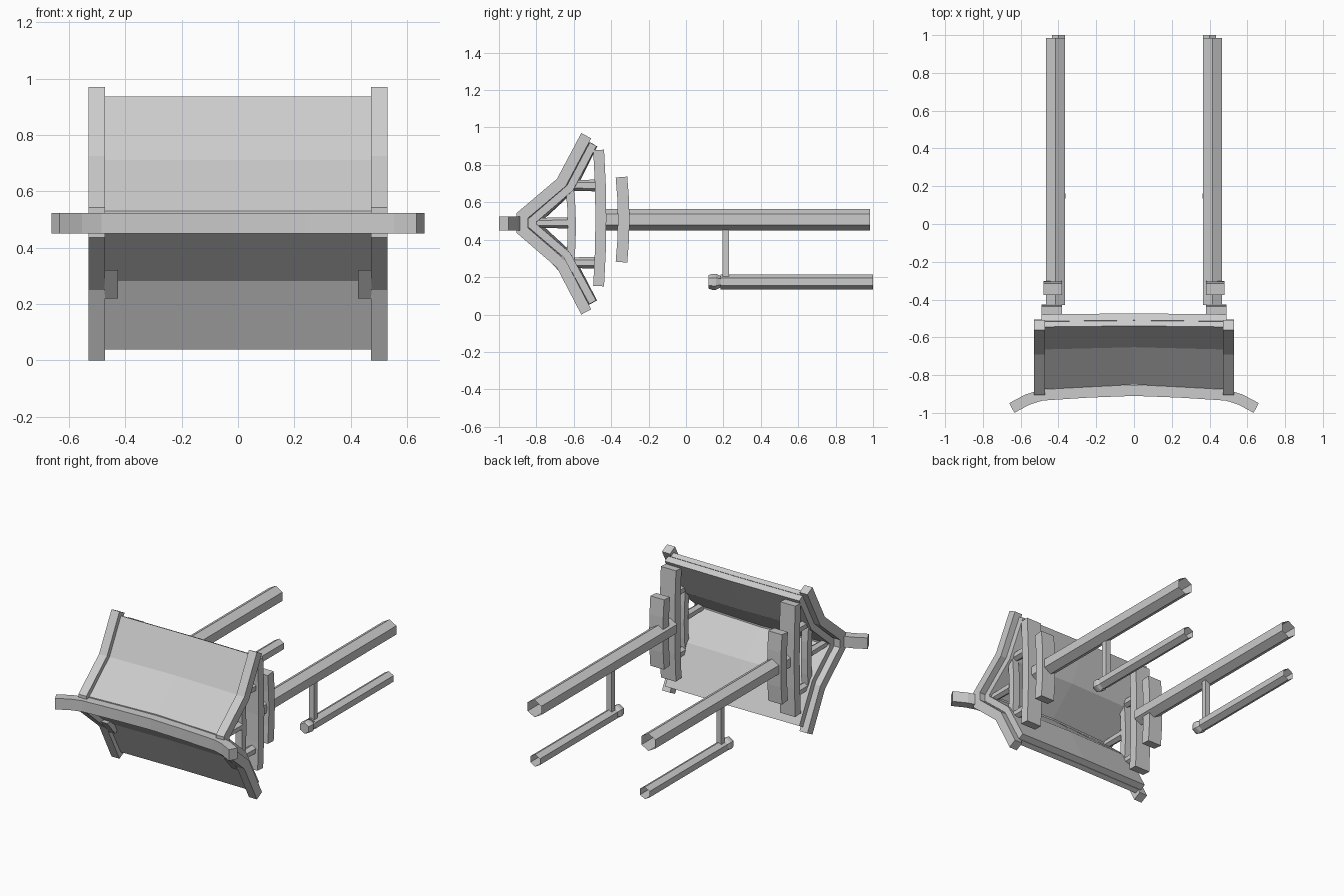
import bpy, bmesh, math
from mathutils import Vector

if "Cube" in bpy.data.objects:
    bpy.data.objects.remove(bpy.data.objects["Cube"])


def loft(name, rings, caps=True, mirror=False):
    """Skin a list of closed cross-sections; optionally mirror across x = 0."""
    bm = bmesh.new()
    vs = [[bm.verts.new(p) for p in r] for r in rings]
    n = len(rings[0])
    for a, b in zip(vs, vs[1:]):
        for i in range(n):
            j = (i + 1) % n
            bm.faces.new((a[i], a[j], b[j], b[i]))
    if caps:
        bm.faces.new(vs[0])
        bm.faces.new(vs[-1][::-1])
    bmesh.ops.recalc_face_normals(bm, faces=bm.faces)
    me = bpy.data.meshes.new(name)
    bm.to_mesh(me)
    bm.free()
    ob = bpy.data.objects.new(name, me)
    bpy.context.collection.objects.link(ob)
    if mirror:
        ob.modifiers.new("mirror", 'MIRROR')
    return ob


def offset(path, d):
    """Mitred sideways offset of an open 2D path."""
    out = []
    for i, p in enumerate(path):
        p = Vector(p)
        ns = []
        for a, b in ((i - 1, i), (i, i + 1)):
            if a >= 0 and b < len(path):
                t = (Vector(path[b]) - Vector(path[a])).normalized()
                ns.append(Vector((-t.y, t.x)))
        m = sum(ns, Vector((0, 0))).normalized()
        out.append(p + m * (d / m.dot(ns[0])))
    return out


def yz_strip(name, path, d0, d1, x0, x1, mirror=False):
    """Strip following a y-z path, between two offsets and two x positions."""
    rings = [[(x0, a.x, a.y), (x1, a.x, a.y), (x1, b.x, b.y), (x0, b.x, b.y)]
             for a, b in zip(offset(path, d0), offset(path, d1))]
    return loft(name, rings, mirror=mirror)


def hex_tube(name, x, z, stations, caps=False):
    """Hexagonal tube along y with a ridge on top; stations are (y, radius)."""
    rings = [[(x + r * math.sin(k * math.pi / 3), y, z + r * math.cos(k * math.pi / 3))
              for k in range(6)] for y, r in stations]
    return loft(name, rings, caps, mirror=True)


# Bent side frames
frame = [(-0.56, 0.97), (-0.69, 0.725), (-0.905, 0.543),
         (-0.905, 0.436), (-0.69, 0.25), (-0.56, 0.0)]
yz_strip("side_frame", frame, 0, 0.06, 0.472, 0.53, mirror=True)

# Front panel and its backing, bowed slightly inward at the middle
panel = [(-0.571, 0.95), (-0.688, 0.73)] + frame[2:4] + [(-0.702, 0.262), (-0.573, 0.025)]
bow = [0.005, 0.012, 0.025, 0.025, 0.012, 0.005]
for name, d0, d1, w in (("front_panel", 0.03, 0.062, 0.475),
                        ("panel_backing", 0.064, 0.105, 0.49)):
    rings = []
    for a, b, s in zip(offset(panel, d0), offset(panel, d1), bow):
        rings.append([(-w, a.x, a.y), (0, a.x + s, a.y), (w, a.x, a.y),
                      (w, b.x, b.y), (0, b.x + s, b.y), (-w, b.x, b.y)])
    loft(name, rings)

# Curved bumper bar
half = [(0, -0.881), (0.24, -0.89), (0.49, -0.906), (0.565, -0.93), (0.647, -0.974)]
bar = [(-x, y) for x, y in half[:0:-1]] + half
loft("bumper_bar", [[(a.x, a.y, 0.45), (b.x, b.y, 0.45), (b.x, b.y, 0.523), (a.x, a.y, 0.523)]
                    for a, b in zip(offset(bar, 0.029), offset(bar, -0.029))])

# Upright posts, bowed slightly toward the back
for name, y, z0, z1, x0, x1, t in (("inner_post", -0.622, 0.26, 0.68, 0.425, 0.473, 0.044),
                                   ("main_post", -0.467, 0.152, 0.88, 0.38, 0.49, 0.058),
                                   ("rear_post", -0.345, 0.28, 0.735, 0.38, 0.48, 0.062)):
    zs = [z1 + (z0 - z1) * k / 4 for k in range(5)]
    path = [(y + b, z) for b, z in zip((0, 0.009, 0.012, 0.009, 0), zs)]
    yz_strip(name, path, -t / 2, t / 2, x0, x1, mirror=True)

# Short struts linking nose and posts
hex_tube("nose_strut", 0.45, 0.49, [(-0.85, 0.025), (-0.63, 0.03)], True)
hex_tube("upper_strut", 0.445, 0.69, [(-0.62, 0.028), (-0.46, 0.032)], True)
hex_tube("lower_strut", 0.445, 0.277, [(-0.62, 0.028), (-0.46, 0.032)], True)

# Small bracket showing through the lower panel
loft("lower_bracket", [[(x, -0.67, 0.22), (x, -0.757, 0.32), (x, -0.61, 0.31), (x, -0.61, 0.25)]
                       for x in (0.425, 0.473)], mirror=True)

# Long hexagonal rails, open at the back
hex_tube("main_rail", 0.415, 0.508, [(-0.43, 0.0575), (0.985, 0.0575)])
hex_tube("lower_rail", 0.40, 0.175, [(0.185, 0.04), (1.0, 0.04)])

# End knob of each lower rail, with a narrow neck
hex_tube("rail_knob", 0.40, 0.175, [(0.12, 0.036), (0.14, 0.043), (0.16, 0.043), (0.19, 0.028)], True)

# Hangers between main and lower rails
yz_strip("rail_hanger", [(0.212, 0.47), (0.212, 0.19)], -0.018, 0.018, 0.382, 0.418, mirror=True)
